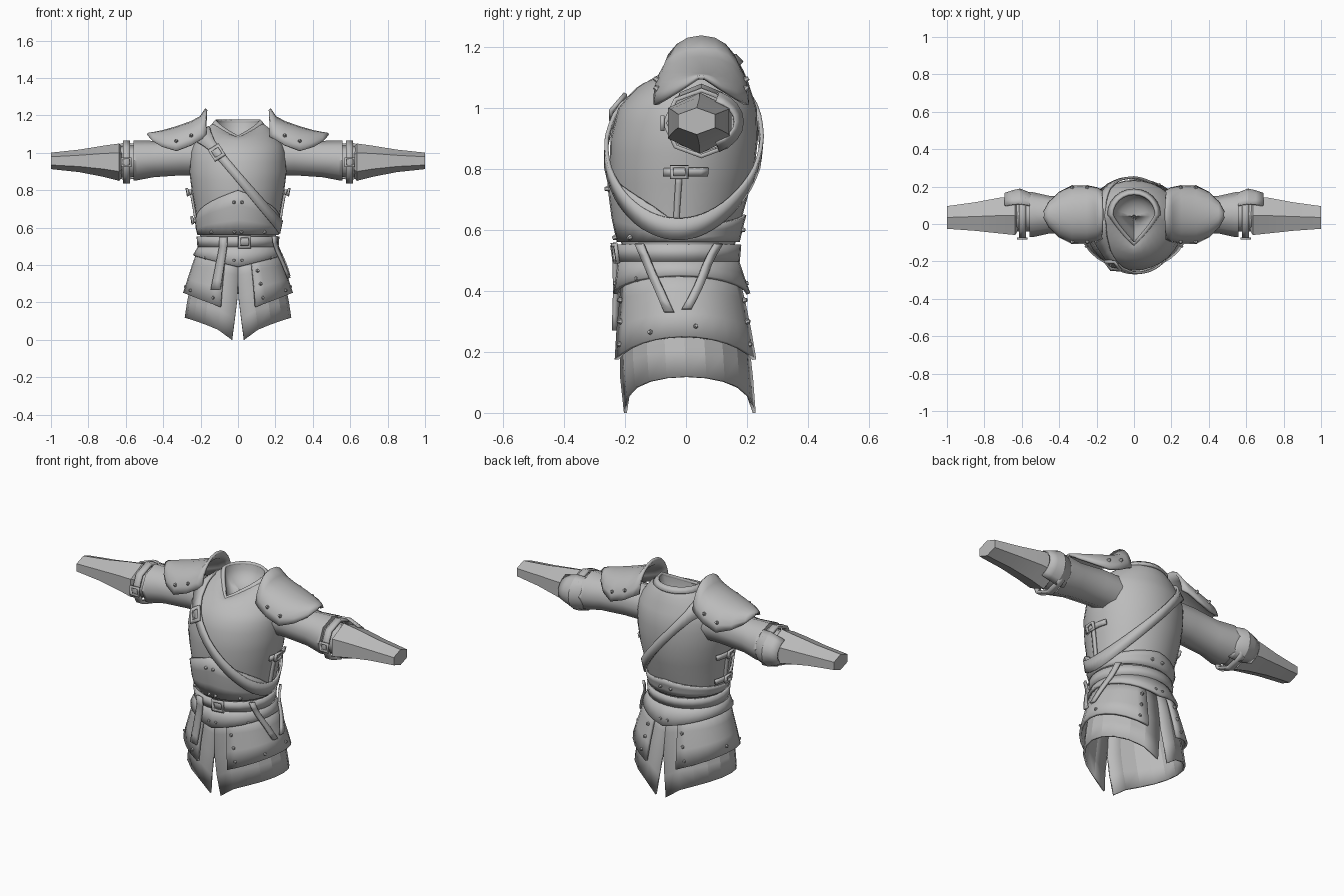
import bpy, bmesh, math
from mathutils import Vector, Matrix

if "Cube" in bpy.data.objects:
    bpy.data.objects.remove(bpy.data.objects["Cube"])

steel = bpy.data.materials.new("plain_grey")
steel.diffuse_color = (0.5, 0.5, 0.5, 1)
steel.use_nodes = True
steel.node_tree.nodes["Principled BSDF"].inputs["Base Color"].default_value = steel.diffuse_color
PI = math.pi
rad = math.radians

# body profile: height, half width, front y, back y
BODY = [(0, .288, -.20, .225), (.12, .28, -.212, .215), (.25, .26, -.212, .20), (.4, .222, -.203, .175),
        (.5, .192, -.203, .152), (.55, .20, -.21, .16), (.6, .215, -.225, .172), (.7, .23, -.24, .20),
        (.8, .248, -.25, .225), (.9, .26, -.248, .236), (1.0, .255, -.222, .232), (1.06, .235, -.17, .212),
        (1.1, .195, -.125, .192), (1.14, .14, -.09, .172)]


def section(z):
    for p, q in zip(BODY, BODY[1:]):
        if z <= q[0]:
            break
    t = (z - p[0]) / (q[0] - p[0])
    return [p[i] + (q[i] - p[i]) * t for i in (1, 2, 3)]


def body(a, z, off=0.0):
    """Point on the body; a = 0 is the front, 90 degrees is +x."""
    w, f, b = section(z)
    return Vector(((w + off) * math.sin(a), (f + b) / 2 - ((b - f) / 2 + off) * math.cos(a), z))


def body_frame(a, z, off, turn=0.0):
    p = body(a, z, off)
    u = (body(a + .02, z) - body(a - .02, z)).normalized()
    n = u.cross(body(a, z + .01) - body(a, z - .01)).normalized()
    m = Matrix((u, n.cross(u), n)).transposed().to_4x4()
    return Matrix.Translation(p) @ m @ Matrix.Rotation(turn, 4, 'Z')


def finish(bm, name, thick=0.0, angle=30):
    bmesh.ops.recalc_face_normals(bm, faces=bm.faces)
    me = bpy.data.meshes.new(name)
    bm.to_mesh(me)
    bm.free()
    me.materials.append(steel)
    ob = bpy.data.objects.new(name, me)
    bpy.context.collection.objects.link(ob)
    bpy.ops.object.select_all(action='DESELECT')
    ob.select_set(True)
    bpy.context.view_layer.objects.active = ob
    bpy.ops.object.shade_smooth_by_angle(angle=rad(angle))
    if thick:
        mod = ob.modifiers.new("thickness", 'SOLIDIFY')
        mod.thickness = thick
        mod.offset = 0
    return ob


def sheet(name, fn, nu, nv, closed=False, thick=0.0, angle=30, cap=False):
    """Surface fn(u, v) with u, v in 0..1; closed joins u."""
    bm = bmesh.new()
    cols = nu if closed else nu + 1
    g = [[bm.verts.new(fn(i / nu, j / nv)) for i in range(cols)] for j in range(nv + 1)]
    for j in range(nv):
        for i in range(nu):
            k = (i + 1) % cols
            bm.faces.new((g[j][i], g[j][k], g[j + 1][k], g[j + 1][i]))
    if cap:
        bm.faces.new(g[-1])
    return finish(bm, name, thick, angle)


def band(name, lo, hi, off_lo, off_hi, thick, nv=2, seg=28):
    def fn(u, v):
        a = 2 * PI * u
        return body(a, lo(a) + (hi(a) - lo(a)) * v, off_lo + (off_hi - off_lo) * v)
    return sheet(name, fn, seg, nv, True, thick)


def rivet(m, r=.01):
    bm = bmesh.new()
    bmesh.ops.create_cone(bm, cap_ends=True, segments=6, radius1=r, radius2=r * .55, depth=r * 1.3, matrix=m)
    finish(bm, "rivet")


def buckle(m, sx, sy):
    bm = bmesh.new()
    outer = [(-sx, -sy), (sx, -sy), (sx, sy), (-sx, sy)]
    rows = [[bm.verts.new(m @ Vector((x * k, y * k, 0))) for x, y in outer] for k in (1, .62)]
    for i in range(4):
        j = (i + 1) % 4
        bm.faces.new((rows[0][i], rows[0][j], rows[1][j], rows[1][i]))
    finish(bm, "buckle", .012)


def strap(name, p, q, off, width):
    """Strip lying on the body from (angle, z) p to q."""
    flat = abs(p[1] - q[1]) < .01

    def fn(u, v):
        a, z = p[0] + (q[0] - p[0]) * v, p[1] + (q[1] - p[1]) * v
        s = (u - .5) * width
        return body(rad(a), z + s, off) if flat else body(rad(a) + s / .22, z, off)
    sheet(name, fn, 1, 6, False, .012)


# neck opening with a pointed front, then the torso that rises into it
def neck(a, k=1.0, dz=0.0):
    s, c = math.sin(a), math.cos(a)
    y = .05 - c * (.15 if c > 0 else .11)
    if c > 0:
        y = .05 - .15 * (1 - abs(s)) ** .8
    x = .115 * s
    return Vector((x * k, .04 + (y - .04) * k, 1.08 + .085 * min(1, (y + .1) / .15) + dz))


LEVELS = [.48, .52, .55, .6, .65, .7, .75, .8, .85, .9, .95, 1.0, 1.04]


def torso(u, v):
    a, j = 2 * PI * u, round(v * 16)
    if j < len(LEVELS):
        return body(a, LEVELS[j])
    t = (j - 12) / 4
    return body(a, 1.04).lerp(neck(a), t) + Vector((0, 0, .075 * t * (1 - t)))


sheet("breastplate", torso, 32, 16, True)
sheet("collar", lambda u, v: neck(2 * PI * u, 1 + .2 * v, .008 - .026 * v), 24, 1, True, .014)
sheet("neck_lining", lambda u, v: neck(2 * PI * u, math.cos(v * 1.5), -.1 * math.sin(v * 1.5)),
      24, 5, True, 0, 60, True)


# lower breastplate with a peaked top edge
def waist_top(a):
    side = min(a, 2 * PI - a) / (PI / 2)
    return .6 + (.2 * (1 - side) ** .7 if side < 1 else .05 * (side - 1))


band("waist_plate", lambda a: .562, waist_top, .009, .007, .01, 3, 32)


# diagonal shoulder strap, wrapping the body in a slanted loop
def sling_z(a):
    lo, hi = .5, 1.13
    for _ in range(30):
        z = (lo + hi) / 2
        if z + 1.25 * section(z)[0] * math.sin(a) > .872:
            hi = z
        else:
            lo = z
    return lo


def sling(u, v):
    a = 2 * PI * u
    return body(a, min(1.138, sling_z(a) + (v - .5) * .07), .014)


sheet("shoulder_strap", sling, 56, 1, True, .012)
a = rad(-24)
buckle(body_frame(a, sling_z(a), .024, rad(-52)), .042, .034)

# belt, fauld and hanging straps
band("belt", lambda a: .497, lambda a: .552, .017, .014, .014, 1)
buckle(body_frame(rad(9), .524, .028), .034, .034)
band("fauld", lambda a: .39 + .06 * abs(math.sin(a)), lambda a: .505, .028, .012, .014, 2)
strap("belt_tongue", (-19, .55), (-24, .27), .04, .04)
strap("hip_strap", (55, .555), (79, .33), .038, .03)
strap("hip_strap", (126, .555), (93, .34), .038, .03)


# skirt with front and back slits, and hip plates over it
def skirt(s):
    def fn(u, v):
        zb = .118 * max(0, math.sin(PI * u)) ** .65
        z = zb + (.46 - zb) * v
        a0 = .11 * max(0, (.25 - z) / .25)
        p = body(a0 + (PI - 2 * a0) * u, z)
        return Vector((p.x * s, p.y, p.z))
    return fn


def hip(s):
    def fn(u, v):
        a = rad(18) + rad(144) * u
        zb = .175 + .075 * (math.sin(a) - .31) / .69
        p = body(a, zb + (.47 - zb) * v, .027 - .015 * v)
        return Vector((p.x * s, p.y, p.z))
    return fn


for s in (1, -1):
    sheet("skirt", skirt(s), 10, 4, False, .01, 12)
    sheet("hip_plate", hip(s), 12, 3, False, .014)
    for d, z in [(24, .37), (26, .3), (27, .225), (62, .265), (100, .285), (153, .225), (155, .3), (156, .37)]:
        rivet(body_frame(rad(d * s), z, .034))
    # side fastening with buckles
    strap("side_strap", (88 * s, .78), (88 * s, .62), .006, .02)
    for z in (.79,) if s > 0 else (.79, .64):
        strap("side_tab", (76 * s, z), (110 * s, z), .014, .026)
        buckle(body_frame(rad(88 * s), z, .024), .03, .022)
    # belly and fauld rivets
    for d, z in [(5, .735), (5, .575), (5, .425), (40, .575), (48, .44), (175, .425), (172, .6)]:
        rivet(body_frame(rad(d * s), z, .03 if z < .5 else .018))


# sleeves: x, centre y, centre z, y radius, z radius
def tube(name, rows, s, seg=6, thick=0.0, start=0.0, sweep=2 * PI, cap=False, angle=25):
    closed = sweep > 6

    def fn(u, v):
        x, cy, cz, ry, rz = rows[round(v * (len(rows) - 1))]
        t = start + sweep * u
        return Vector((x * s, cy + ry * math.sin(t), cz + rz * math.cos(t)))
    sheet(name, fn, seg, len(rows) - 1, closed, thick, angle, cap)


PAULDRON = [(.17, 1.234, 1.085, .125), (.20, 1.19, 1.07, .14), (.25, 1.163, 1.04, .15), (.33, 1.135, 1.01, .15),
            (.40, 1.115, 1.03, .115), (.45, 1.105, 1.06, .065), (.48, 1.10, 1.095, .012)]

for s in (1, -1):
    tube("upper_sleeve", [(.2, .05, .98, .10, .10), (.3, .05, .98, .10, .1), (.45, .05, .967, .1, .097),
                          (.54, .05, .96, .12, .107), (.56, .05, .96, .12, .107), (.555, .05, .955, .09, .085),
                          (.64, .045, .952, .085, .085)], s, 8, angle=48)
    tube("forearm_sleeve", [(.62, .045, .95, .09, .08), (.635, .045, .95, .12, .10), (.72, .045, .955, .11, .083),
                            (.85, .04, .957, .088, .06), (1.0, .035, .957, .07, .044)], s, cap=True)
    tube("elbow_strap", [(.578, .05, .95, .12, .108), (.615, .05, .95, .12, .108)], s, 8, .014)
    tube("elbow_guard", [(.53, .05, .955, .085, .08), (.56, .05, .955, .115, .10), (.61, .05, .955, .135, .105),
                         (.65, .05, .955, .125, .09), (.69, .05, .955, .112, .075)], s, 8, .01, rad(25), rad(130))
    m = Matrix.Translation((.597 * s, -.077, .95)) @ Matrix.Rotation(rad(90), 4, 'X')
    buckle(m, .028, .026)

    # shoulder guard
    def guard(u, v):
        x, za, zs, h = PAULDRON[round(v * 6)]
        t = (u - .5) * PI
        y = math.copysign(abs(math.sin(t)) ** .9, t)
        return Vector((x * s, .05 + h * y, zs + (za - zs) * math.cos(t)))
    sheet("shoulder_guard", guard, 10, 6, False, .014)
    for k in (.13, .87):
        for v in (.34, .5):
            p = guard(k, v)
            side = 1 if k < .5 else -1
            rivet(Matrix.Translation(p + Vector((0, -.01 * side, .006)))
                  @ Matrix.Rotation(rad(60 * side), 4, 'X'), .011)
